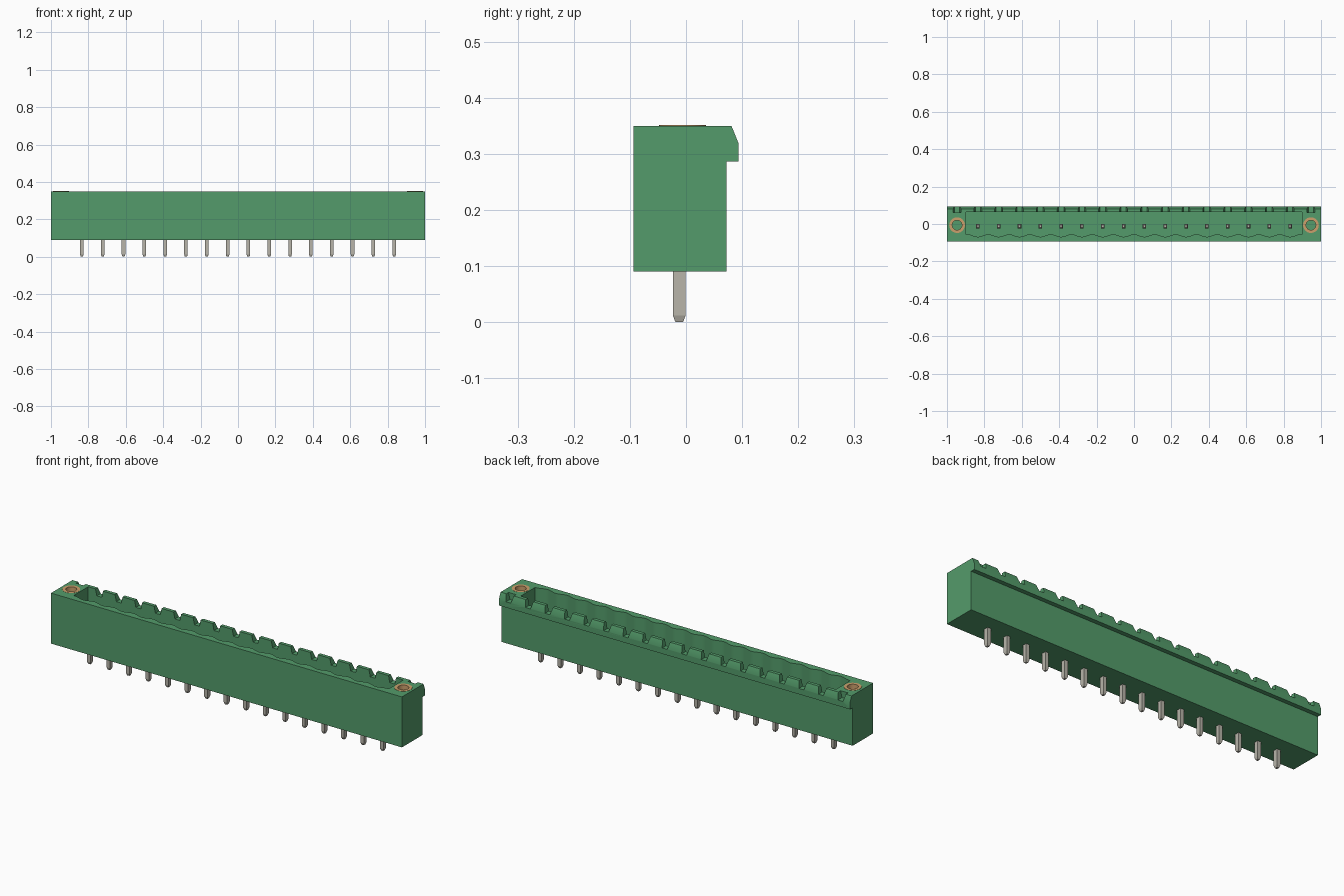
import bpy, bmesh, math
from mathutils import Vector

cube = bpy.data.objects.get("Cube")
if cube:
    bpy.data.objects.remove(cube, do_unlink=True)

PITCH = 0.1113
PINS = [(i - 7.5) * PITCH for i in range(16)]
END_X = 8.5 * PITCH          # centre of the screw flanges
PIN_Y = -0.012


def material(name, rgb):
    m = bpy.data.materials.new(name)
    m.use_nodes = True
    m.diffuse_color = (*rgb, 1)
    bsdf = next(n for n in m.node_tree.nodes if n.type == 'BSDF_PRINCIPLED')
    bsdf.inputs["Base Color"].default_value = (*rgb, 1)
    bsdf.inputs["Roughness"].default_value = 0.6
    return m


GREEN = material("connector green", (0.088, 0.33, 0.145))
TIN = material("tin grey", (0.48, 0.46, 0.40))
BRASS = material("brass", (0.60, 0.35, 0.15))


def add_prism(bm, pts, lo, hi, place):
    """Extrude a 2D outline between lo and hi; place maps (u, v, w) to xyz."""
    bottom = [bm.verts.new(place(u, v, lo)) for u, v in pts]
    face = bm.faces.new(bottom)
    top = bmesh.ops.extrude_face_region(bm, geom=[face])["geom"]
    shift = Vector(place(0, 0, hi)) - Vector(place(0, 0, lo))
    bmesh.ops.translate(bm, vec=shift, verts=[g for g in top if isinstance(g, bmesh.types.BMVert)])


def finish(name, bm, mat):
    bmesh.ops.recalc_face_normals(bm, faces=bm.faces[:])
    mesh = bpy.data.meshes.new(name)
    bm.to_mesh(mesh)
    bm.free()
    mesh.materials.append(mat)
    ob = bpy.data.objects.new(name, mesh)
    bpy.context.collection.objects.link(ob)
    return ob


def circle(cx, cy, r, n=32):
    return [(cx + r * math.cos(math.tau * i / n), cy + r * math.sin(math.tau * i / n)) for i in range(n)]


def along_x(u, v, w): return (w, u, v)
def along_y(u, v, w): return (u, w, v)
def along_z(u, v, w): return (u, v, w)


def cut(target, cutter):
    cutter.hide_render = True
    mod = target.modifiers.new("cut", 'BOOLEAN')
    mod.operation = 'DIFFERENCE'
    mod.solver = 'EXACT'
    mod.object = cutter
    bpy.context.view_layer.objects.active = target
    bpy.ops.object.modifier_apply(modifier=mod.name)
    bpy.data.objects.remove(cutter, do_unlink=True)


# Housing: side profile with the chamfered latch lip at the back
bm = bmesh.new()
add_prism(bm, [(-0.094, 0.09), (0.072, 0.09), (0.072, 0.286), (0.094, 0.286),
               (0.094, 0.318), (0.081, 0.35), (-0.094, 0.35)], -1, 1, along_x)
housing = finish("housing", bm, GREEN)

# Socket with a scalloped front wall, plus the two screw holes
bm = bmesh.new()
outline = [(0.898, 0.063), (-0.898, 0.063), (-0.898, -0.055)]
for x in PINS:
    for k in range(-4, 4):
        t = k / 8
        outline.append((x + t * PITCH, -0.062 - 0.007 * math.cos(math.tau * t)))
outline += [(8 * PITCH, -0.055), (0.898, -0.055)]
add_prism(bm, outline, 0.13, 0.4, along_z)
for sx in (-1, 1):
    add_prism(bm, circle(sx * END_X, -0.006, 0.042), 0.15, 0.4, along_z)
cut(housing, finish("socket_cutter", bm, GREEN))

# Tapered notches along the back lip
bm = bmesh.new()
for i in range(18):
    x = (i - 8.5) * PITCH
    add_prism(bm, [(x - 0.014, 0.316), (x + 0.014, 0.316), (x + 0.026, 0.37), (x - 0.026, 0.37)],
              0.062, 0.12, along_y)
cut(housing, finish("notch_cutter", bm, GREEN))
bpy.ops.object.select_all(action='DESELECT')
housing.select_set(True)
bpy.context.view_layer.objects.active = housing
bpy.ops.object.shade_smooth_by_angle(angle=math.radians(25))

# Contact pins with tapered ends
for n, x in enumerate(PINS):
    bm = bmesh.new()
    rings = []
    for z, s in ((0.0, 0.6), (0.012, 1), (0.268, 1), (0.28, 0.6)):
        a, b = 0.0095 * s, 0.0113 * s
        rings.append([bm.verts.new((x + i * a, PIN_Y + j * b, z))
                      for i, j in ((-1, -1), (1, -1), (1, 1), (-1, 1))])
    for lo, hi in zip(rings, rings[1:]):
        for i in range(4):
            bm.faces.new((lo[i], lo[(i + 1) % 4], hi[(i + 1) % 4], hi[i]))
    bm.faces.new(rings[0])
    bm.faces.new(rings[-1])
    finish(f"contact_pin_{n + 1}", bm, TIN)

# Threaded inserts: brass tubes set in the flanges
for side, sx in (("left", 1), ("right", -1)):
    bm = bmesh.new()
    loops = [[bm.verts.new((x, y, z)) for x, y in circle(sx * END_X, -0.006, r)]
             for r, z in ((0.042, 0.15), (0.042, 0.351), (0.026, 0.351), (0.026, 0.15))]
    for a, b in zip(loops, loops[1:] + loops[:1]):
        for i in range(32):
            j = (i + 1) % 32
            bm.faces.new((a[i], a[j], b[j], b[i]))
    insert = finish(f"screw_insert_{side}", bm, BRASS)
    bpy.ops.object.select_all(action='DESELECT')
    insert.select_set(True)
    bpy.context.view_layer.objects.active = insert
    bpy.ops.object.shade_smooth_by_angle(angle=math.radians(30))
